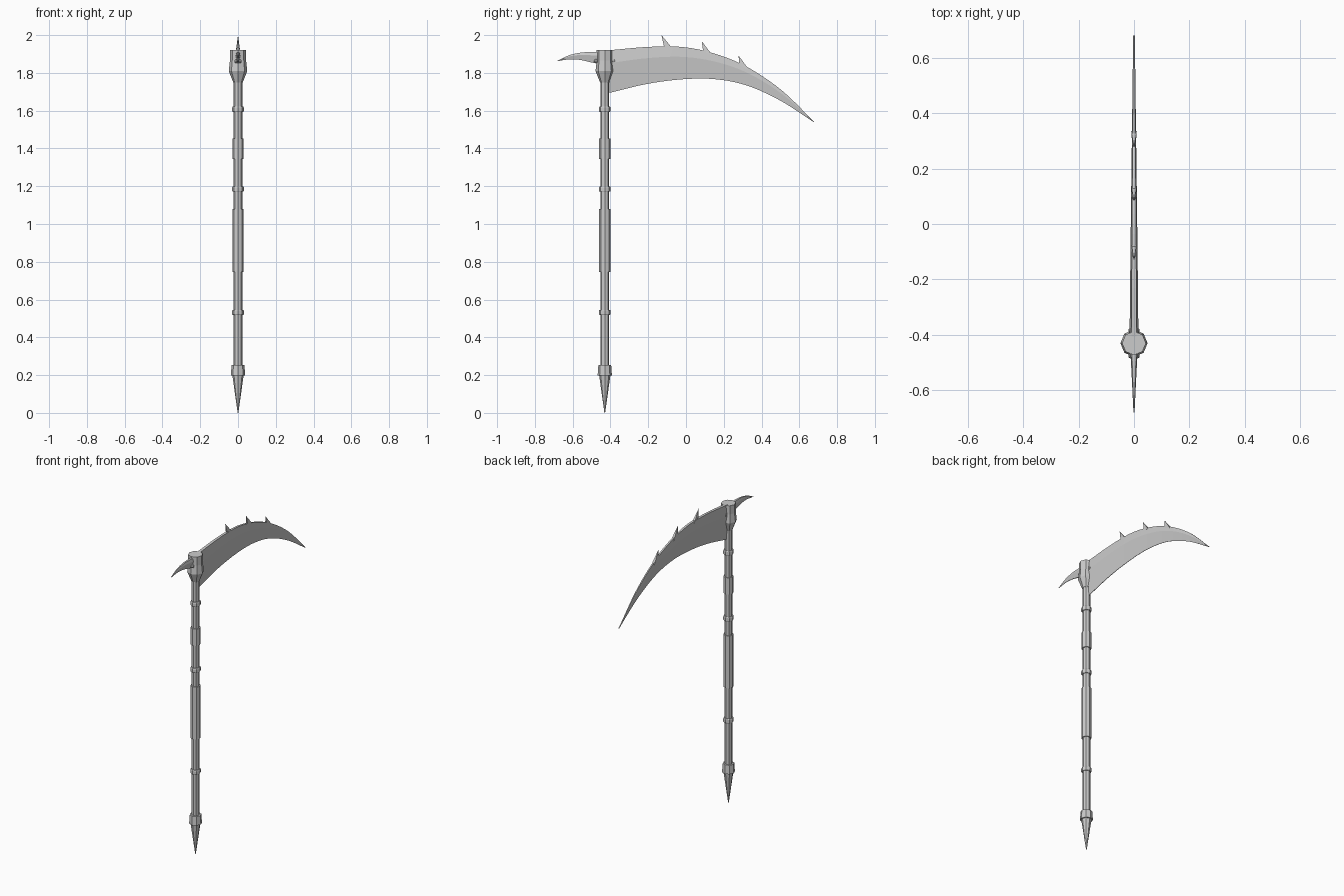
import bpy, bmesh, math
from mathutils import Vector

if "Cube" in bpy.data.objects:
    bpy.data.objects.remove(bpy.data.objects["Cube"])

SY = -0.43  # y position of the shaft axis


def finish(name, bm):
    bmesh.ops.recalc_face_normals(bm, faces=bm.faces)
    me = bpy.data.meshes.new(name)
    bm.to_mesh(me)
    bm.free()
    ob = bpy.data.objects.new(name, me)
    bpy.context.collection.objects.link(ob)
    return ob


def loft(name, rings):
    """Skin a list of equal-length vertex rings and cap both ends."""
    bm = bmesh.new()
    vr = [[bm.verts.new(p) for p in r] for r in rings]
    n = len(vr[0])
    for a, b in zip(vr, vr[1:]):
        for i in range(n):
            j = (i + 1) % n
            bm.faces.new((a[i], a[j], b[j], b[i]))
    bm.faces.new(vr[0])
    bm.faces.new(vr[-1])
    return finish(name, bm)


def turned(name, profile, sides=8):
    """Faceted round part on the shaft axis from (radius, z) pairs."""
    ang = [2 * math.pi * i / sides for i in range(sides)]
    return loft(name, [[(r * math.cos(a), SY + r * math.sin(a), z) for a in ang]
                       for r, z in profile])


def smooth_path(pts, steps=5):
    """Catmull-Rom interpolation through control points."""
    p = [Vector(q) for q in pts]
    p = [2 * p[0] - p[1]] + p + [2 * p[-1] - p[-2]]
    out = []
    for i in range(1, len(p) - 2):
        a, b, c, d = p[i - 1:i + 3]
        for k in range(steps):
            t = k / steps
            out.append(0.5 * (2 * b + (c - a) * t + (2 * a - 5 * b + 4 * c - d) * t * t
                              + (3 * b - a - 3 * c + d) * t ** 3))
    return out + [p[-2]]


def blade(name, outer, inner, t0, t1, edge):
    """Blade between two (y, z) curves: flat spine, thick shoulder, thin edge."""
    o, n = smooth_path(outer), smooth_path(inner)
    rings = []
    for i, (a, b) in enumerate(zip(o, n)):
        t = t0 + (t1 - t0) * i / (len(o) - 1)
        m = a.lerp(b, 0.3)
        half = [(0.6 * t, a), (t, m), (edge * t, b)]
        loop = half + [(-x, q) for x, q in reversed(half)]
        rings.append([(x, q.x, q.y) for x, q in loop])
    return loft(name, rings)


# Shaft, grips and rings
turned("shaft", [(0.023, 0.22), (0.023, 1.85)])
turned("lower_grip", [(0.030, 0.745), (0.030, 1.08)])
turned("upper_grip", [(0.030, 1.345), (0.030, 1.452)])
for i, z in enumerate((0.532, 1.185, 1.608)):
    turned(f"ring_{i + 1}", [(0.028, z - 0.014), (0.031, z - 0.009),
                             (0.031, z + 0.009), (0.028, z + 0.014)])

# Butt ferrule and spike
turned("ferrule", [(0.038, 0.197), (0.034, 0.253)])
turned("butt_spike", [(0.030, 0.2), (0.002, 0.0)])

# Head socket
turned("head_socket", [(0.025, 1.75), (0.049, 1.81), (0.043, 1.865), (0.043, 1.92)])

# Main blade
blade("main_blade",
      [(-0.405, 1.92), (-0.19, 1.938), (0.0, 1.935), (0.18, 1.893),
       (0.34, 1.822), (0.51, 1.705), (0.68, 1.54)],
      [(-0.405, 1.694), (-0.21, 1.741), (-0.02, 1.766), (0.15, 1.767),
       (0.32, 1.734), (0.50, 1.653), (0.678, 1.538)],
      0.016, 0.003, 0.1)

# Rear fang
blade("rear_fang",
      [(-0.42, 1.908), (-0.50, 1.910), (-0.56, 1.907), (-0.62, 1.893), (-0.68, 1.865)],
      [(-0.42, 1.843), (-0.49, 1.853), (-0.55, 1.867), (-0.61, 1.872), (-0.678, 1.863)],
      0.014, 0.002, 0.25)

# Barbs along the spine: base start, base end, tip as (y, z)
barbs = [((-0.113, 1.925), (-0.068, 1.925), (-0.130, 2.0)),
         ((0.092, 1.908), (0.138, 1.896), (0.083, 1.968)),
         ((0.283, 1.838), (0.335, 1.815), (0.278, 1.892))]
for i, (a, b, tip) in enumerate(barbs):
    bm = bmesh.new()
    base = [bm.verts.new((x, *p)) for x, p in
            ((-0.006, a), (0.006, a), (0.010, b), (-0.010, b))]
    top = bm.verts.new((0, *tip))
    bm.faces.new(base)
    for k in range(4):
        bm.faces.new((base[k], base[(k + 1) % 4], top))
    finish(f"barb_{i + 1}", bm)

# Rivets on front and back of the socket
for i, (sx, sy) in enumerate(((-1, -1), (1, -1), (-1, 1), (1, 1))):
    bm = bmesh.new()
    bmesh.ops.create_uvsphere(bm, u_segments=6, v_segments=4, radius=0.011)
    bmesh.ops.translate(bm, verts=bm.verts, vec=(sx * 0.010, SY + sy * 0.046, 1.862))
    finish(f"rivet_{i + 1}", bm)
